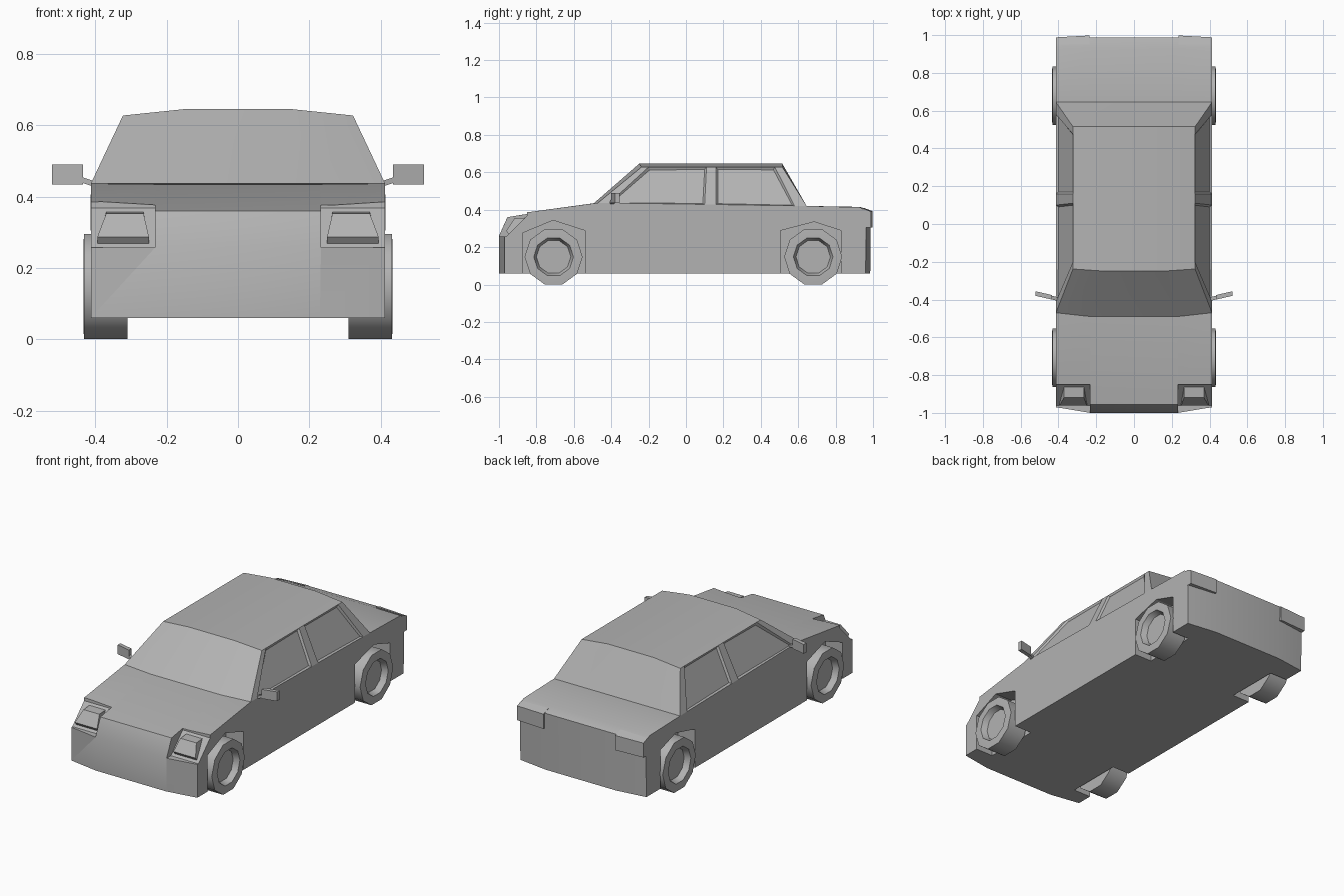
import bpy, bmesh, math
from mathutils import Vector

cube = bpy.data.objects.get("Cube")
if cube:
    bpy.data.objects.remove(cube, do_unlink=True)

GREY = (0.45, 0.45, 0.45, 1)
grey = bpy.data.materials.new("plain grey")
grey.use_nodes = True
grey.diffuse_color = GREY
grey.node_tree.nodes["Principled BSDF"].inputs["Base Color"].default_value = GREY


def finish(bm, name, angle=25):
    """Turn a bmesh into a named, shaded object."""
    bmesh.ops.recalc_face_normals(bm, faces=bm.faces)
    mesh = bpy.data.meshes.new(name)
    bm.to_mesh(mesh)
    bm.free()
    obj = bpy.data.objects.new(name, mesh)
    bpy.context.collection.objects.link(obj)
    mesh.materials.append(grey)
    bpy.ops.object.select_all(action="DESELECT")
    obj.select_set(True)
    bpy.context.view_layer.objects.active = obj
    bpy.ops.object.shade_smooth_by_angle(angle=math.radians(angle))
    return obj


def loft(bm, stations, caps=True):
    """Bridge closed rings of points that all have the same length."""
    rings = [[bm.verts.new(p) for p in s] for s in stations]
    n = len(rings[0])
    for a, b in zip(rings, rings[1:]):
        for i in range(n):
            j = (i + 1) % n
            bm.faces.new((a[i], a[j], b[j], b[i]))
    if caps:
        bm.faces.new(rings[0])
        bm.faces.new(rings[-1])


def at_x(x, profile):
    return [(x, y, z) for y, z in profile]


# Lower body: one profile at the middle, one at the flanks
middle = [(-1, .06), (-1, .26), (-.955, .36), (-.49, .435),
          (.645, .42), (.93, .415), (.988, .395), (.985, .06)]
flank = [(-.97, .06), (-.97, .26), (-.93, .375), (-.47, .437),
         (.645, .42), (.93, .413), (.965, .393), (.96, .06)]
bm = bmesh.new()
loft(bm, [at_x(-.413, flank), at_x(-.23, middle),
          at_x(.23, middle), at_x(.413, flank)])
body = finish(bm, "body")

# Wheel arches and headlight pockets are cut out of the body
front_arch = [(-.875, -.1), (-.875, .275), (-.71, .343), (-.54, .288), (-.54, -.1)]
rear_arch = [(.505, -.1), (.505, .288), (.685, .335), (.83, .288), (.83, -.1)]
pocket = [(-1.1, .257), (-.96, .257), (-.85, .368), (-.845, .5), (-1.1, .5)]
bm = bmesh.new()
for s in (-1, 1):
    for shape, inner in ((front_arch, .3), (rear_arch, .3), (pocket, .233)):
        loft(bm, [at_x(s * inner, shape), at_x(s * .5, shape)])
cutter = finish(bm, "body_cutter")
cutter.hide_render = True
cut = body.modifiers.new("openings", "BOOLEAN")
cut.operation = "DIFFERENCE"
cut.solver = "EXACT"
cut.object = cutter
bpy.context.view_layer.objects.active = body
bpy.ops.object.modifier_apply(modifier="openings")
bpy.data.objects.remove(cutter, do_unlink=True)
bpy.context.view_layer.objects.active = body
body.select_set(True)
bpy.ops.object.shade_smooth_by_angle(angle=math.radians(25))

# Cabin shell: windscreen, roof and rear screen
bm = bmesh.new()
shell = []
for base, top, front, roof_front, height in (
        (-.413, -.323, -.47, -.238, .628), (-.23, -.15, -.49, -.25, .646),
        (.23, .15, -.49, -.25, .646), (.413, .323, -.47, -.238, .628)):
    shell.append([(base, front, .437), (top, roof_front, height),
                  (top, .515, height), (base, .645, .42)])
loft(bm, shell, caps=False)

# Cabin sides: pillars and two recessed windows each
columns = [(-.47, -.238), (-.41, -.2), (.1, .11), (.16, .16), (.58, .475), (.645, .515)]
windows = []
for s in (-1, 1):
    strip = []
    for low, high in columns:
        belt = .437 - .017 * (low + .47) / 1.115
        strip.append((bm.verts.new((s * .413, low, belt)),
                      bm.verts.new((s * .323, high, .628))))
    for i, (a, b) in enumerate(zip(strip, strip[1:])):
        face = bm.faces.new((a[0], b[0], b[1], a[1]))
        if i in (1, 3):
            windows.append(face)
bmesh.ops.remove_doubles(bm, verts=bm.verts, dist=.0005)
bmesh.ops.recalc_face_normals(bm, faces=bm.faces)
bmesh.ops.inset_individual(bm, faces=windows, thickness=.014, depth=-.01)
finish(bm, "cabin", 20)


def wheel(name, s, y):
    """Ten-sided wheel turned from a half profile, with a sunken hub."""
    bm = bmesh.new()
    sides, z = 10, .148
    profile = [(.31, .155), (.432, .155), (.434, .125),
               (.434, .106), (.4, .092)]
    rings = []
    for x, r in profile:
        ring = []
        for i in range(sides):
            a = (i + .5) * math.tau / sides
            ring.append((s * x, y + r * math.sin(a), z - r * math.cos(a)))
        rings.append(ring)
    loft(bm, rings)
    finish(bm, name, 40)


for s, side in ((-1, "right"), (1, "left")):
    wheel(f"front_{side}_wheel", s, -.708)
    wheel(f"rear_{side}_wheel", s, .68)

    # Headlight pod standing in its pocket
    bm = bmesh.new()
    lamp = [(-.945, .265), (-.962, .287), (-.918, .353), (-.862, .357)]
    loft(bm, [[(s * x, y, z) for x, (y, z) in zip(xs, lamp)]
              for xs in ((.25, .25, .265, .265), (.395, .395, .37, .37))])
    finish(bm, f"{side}_headlight")

    # Tail light block wrapping the rear corner
    bm = bmesh.new()
    light_inner = [(.95, .305), (.998, .305), (.998, .392), (.95, .41)]
    light_outer = [(.95, .305), (.988, .305), (.988, .39), (.95, .406)]
    loft(bm, [at_x(s * .235, light_inner), at_x(s * .414, light_outer)])
    finish(bm, f"{side}_tail_light")

    # Door mirror: slim slanted housing on a short arm
    bm = bmesh.new()
    loft(bm, [[(s * x, y + dy, z) for dy, z in
               ((-.012, .435), (.012, .435), (.012, .49), (-.012, .49))]
              for x, y in ((.435, -.388), (.522, -.368))])
    loft(bm, [[(s * x, y + dy, z + dz) for dy, dz in
               ((-.01, -.008), (.01, -.008), (.01, .008), (-.01, .008))]
              for x, y, z in ((.395, -.4, .433), (.44, -.388, .448))])
    finish(bm, f"{side}_mirror")
